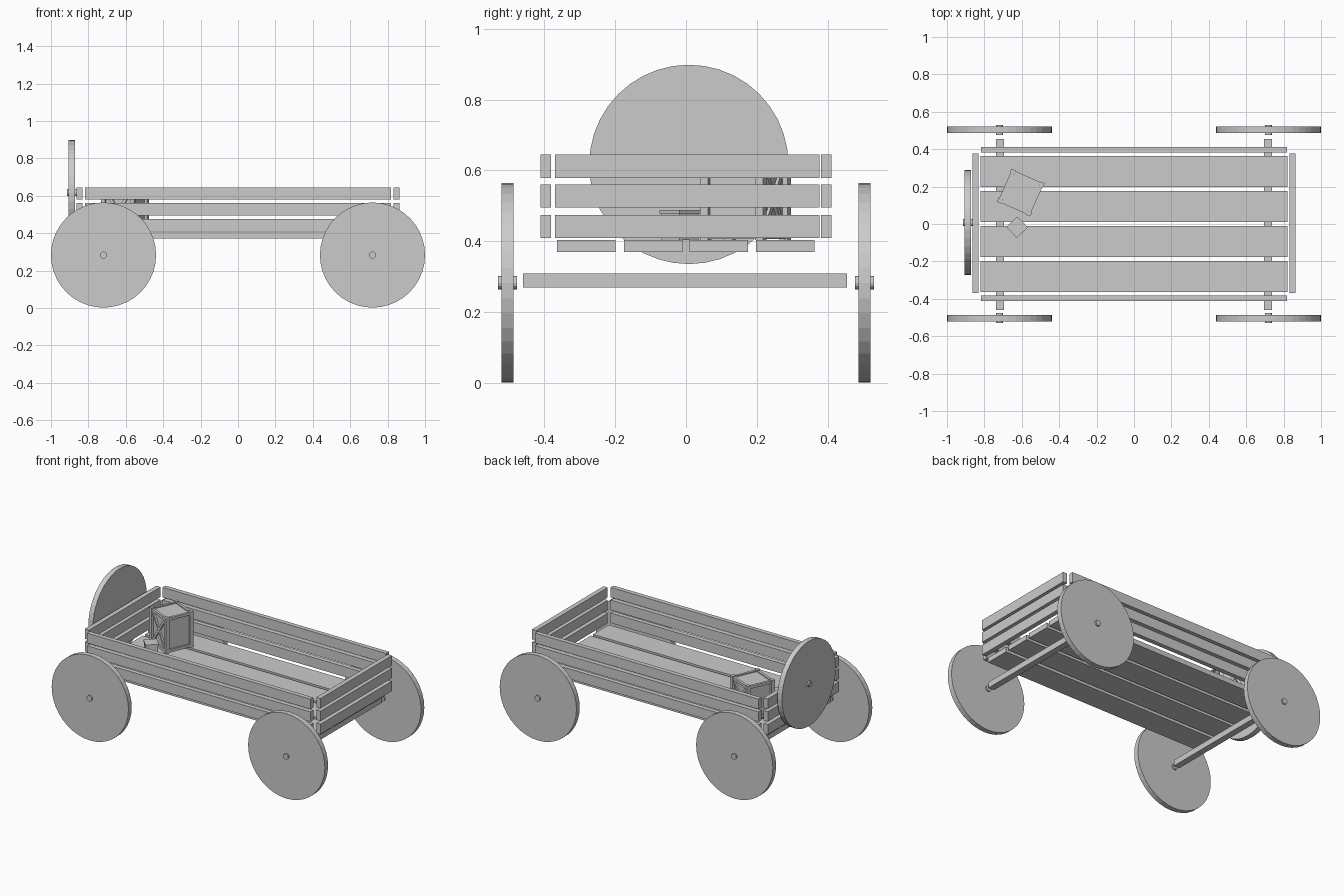
import bpy
from math import radians, pi, atan2, hypot
from mathutils import Matrix, Vector

if "Cube" in bpy.data.objects:
    bpy.data.objects.remove(bpy.data.objects["Cube"])


def box(name, center, size, matrix=None):
    bpy.ops.mesh.primitive_cube_add(size=1)
    ob = bpy.context.object
    ob.name = name
    ob.data.transform(Matrix.Translation(center) @ Matrix.Diagonal((*size, 1)))
    if matrix:
        ob.matrix_world = matrix
    return ob


def disc(name, center, radius, depth, rot, sides):
    bpy.ops.mesh.primitive_cylinder_add(vertices=sides, radius=radius, depth=depth,
                                        location=center, rotation=rot)
    bpy.context.object.name = name


def wheel(name, center, rot):
    disc(name, center, 0.281, 0.034, rot, 40)
    disc(name + "_hub", center, 0.019, 0.054, rot, 12)


# Wheels and axle beams
for sx in (-1, 1):
    box("axle_beam", (sx * 0.716, -0.003, 0.29), (0.042, 0.914, 0.039))
    for sy in (-1, 1):
        wheel("wheel", (sx * 0.719, sy * 0.503, 0.283), (pi / 2, 0, 0))

# Spare wheel behind the end board
wheel("spare_wheel", (-0.888, 0.008, 0.617), (0, pi / 2, 0))

# Floor planks
for y in (-0.281, -0.093, 0.093, 0.28):
    box("floor_plank", (0, y, 0.387), (1.64, 0.165, 0.033))

# Side and end slats, three high
for z in (0.442, 0.528, 0.612):
    for s in (-1, 1):
        box("side_slat", (0, s * 0.396, z), (1.636, 0.03, 0.066))
        box("end_slat", (s * 0.847, 0.004, z), (0.031, 0.746, 0.066))

# Large crate: inset body, corner posts, rails
place = Matrix.Translation((-0.605, 0.168, 0.404)) @ Matrix.Rotation(radians(-24), 4, 'Z')
H, P, T = 0.236, 0.085, 0.024
box("crate_body", (0, 0, H / 2), (0.164, 0.164, H - 0.024), place)
for sx in (-1, 1):
    for sy in (-1, 1):
        box("crate_post", (sx * P, sy * P, H / 2), (T, T, H), place)
    for z in (0.012, H - 0.014):
        box("crate_rail", (sx * P, 0, z), (0.016, 2 * P, 0.018), place)
        box("crate_rail", (0, sx * P, z), (2 * P, 0.016, 0.018), place)

# Crossed braces on two crate faces
w, h = 2 * P - T, H - 0.04
for sy in (-1, 1):
    for d in (-1, 1):
        m = place @ Matrix.Translation((0, sy * 0.085, H / 2)) @ Matrix.Rotation(d * atan2(h, w), 4, 'Y')
        box("crate_brace", (0, 0, 0), (hypot(w, h), 0.012, 0.016), m)

# Small box beside the crate
small = Matrix.Translation((-0.625, -0.017, 0.404)) @ Matrix.Rotation(radians(43), 4, 'Z')
box("small_box", (0, 0, 0.037), (0.074, 0.074, 0.074), small)
box("small_box_lid", (0, 0, 0.079), (0.081, 0.081, 0.01), small)
